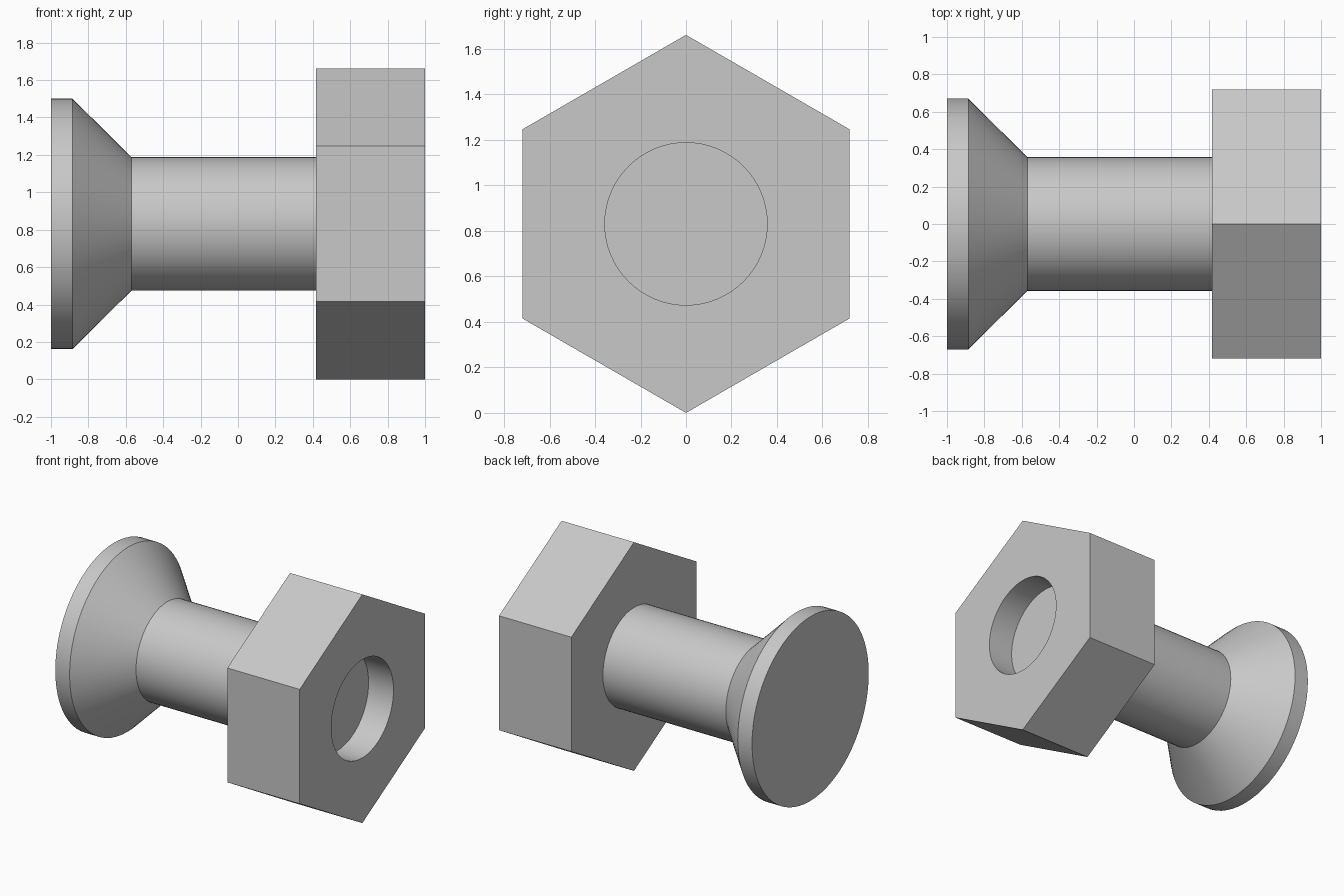
import bpy
import bmesh
from math import sin, cos, pi, radians

if "Cube" in bpy.data.objects:
    bpy.data.objects.remove(bpy.data.objects["Cube"], do_unlink=True)

AXIS_Z = 0.831      # height of the bolt axis, equal to the hexagon's radius
SHAFT_R = 0.357
SIDES = 64

steel = bpy.data.materials.new("light_grey_steel")
steel.use_nodes = True
color = (0.58, 0.58, 0.58, 1)
steel.diffuse_color = color
steel.node_tree.nodes["Principled BSDF"].inputs["Base Color"].default_value = color


def lathe(name, profile, sides):
    """Turn (x, radius) points around the x axis and close both ends."""
    bm = bmesh.new()
    rings = []
    for x, r in profile:
        angles = [2 * pi * i / sides for i in range(sides)]
        rings.append([bm.verts.new((x, r * sin(a), r * cos(a))) for a in angles])
    for a, b in zip(rings, rings[1:]):
        for i in range(sides):
            j = (i + 1) % sides
            bm.faces.new((a[i], a[j], b[j], b[i]))
    bm.faces.new(rings[0])
    bm.faces.new(rings[-1])
    bmesh.ops.recalc_face_normals(bm, faces=bm.faces[:])
    mesh = bpy.data.meshes.new(name)
    bm.to_mesh(mesh)
    bm.free()
    mesh.materials.append(steel)
    obj = bpy.data.objects.new(name, mesh)
    obj.location.z = AXIS_Z
    bpy.context.collection.objects.link(obj)
    return obj


def activate(obj):
    bpy.ops.object.select_all(action='DESELECT')
    obj.select_set(True)
    bpy.context.view_layer.objects.active = obj


# Countersunk head and shaft in one turned piece, ending inside the nut
bolt = lathe("countersunk_bolt",
             [(-1, 0.67), (-0.885, 0.67), (-0.57, SHAFT_R), (0.6, SHAFT_R)], SIDES)

# Hexagonal nut, with the bore open down to the end of the shaft
nut = lathe("hex_nut", [(0.418, AXIS_Z), (1, AXIS_Z)], 6)
cutter = lathe("bore_cutter", [(0.8, SHAFT_R), (1.2, SHAFT_R)], SIDES)
cutter.hide_render = True
bore = nut.modifiers.new("bore", 'BOOLEAN')
bore.operation = 'DIFFERENCE'
bore.solver = 'EXACT'
bore.object = cutter
activate(nut)
bpy.ops.object.modifier_apply(modifier=bore.name)
bpy.data.objects.remove(cutter, do_unlink=True)

# Smooth round walls, sharp rims
for part in (bolt, nut):
    activate(part)
    bpy.ops.object.shade_smooth_by_angle(angle=radians(30))
